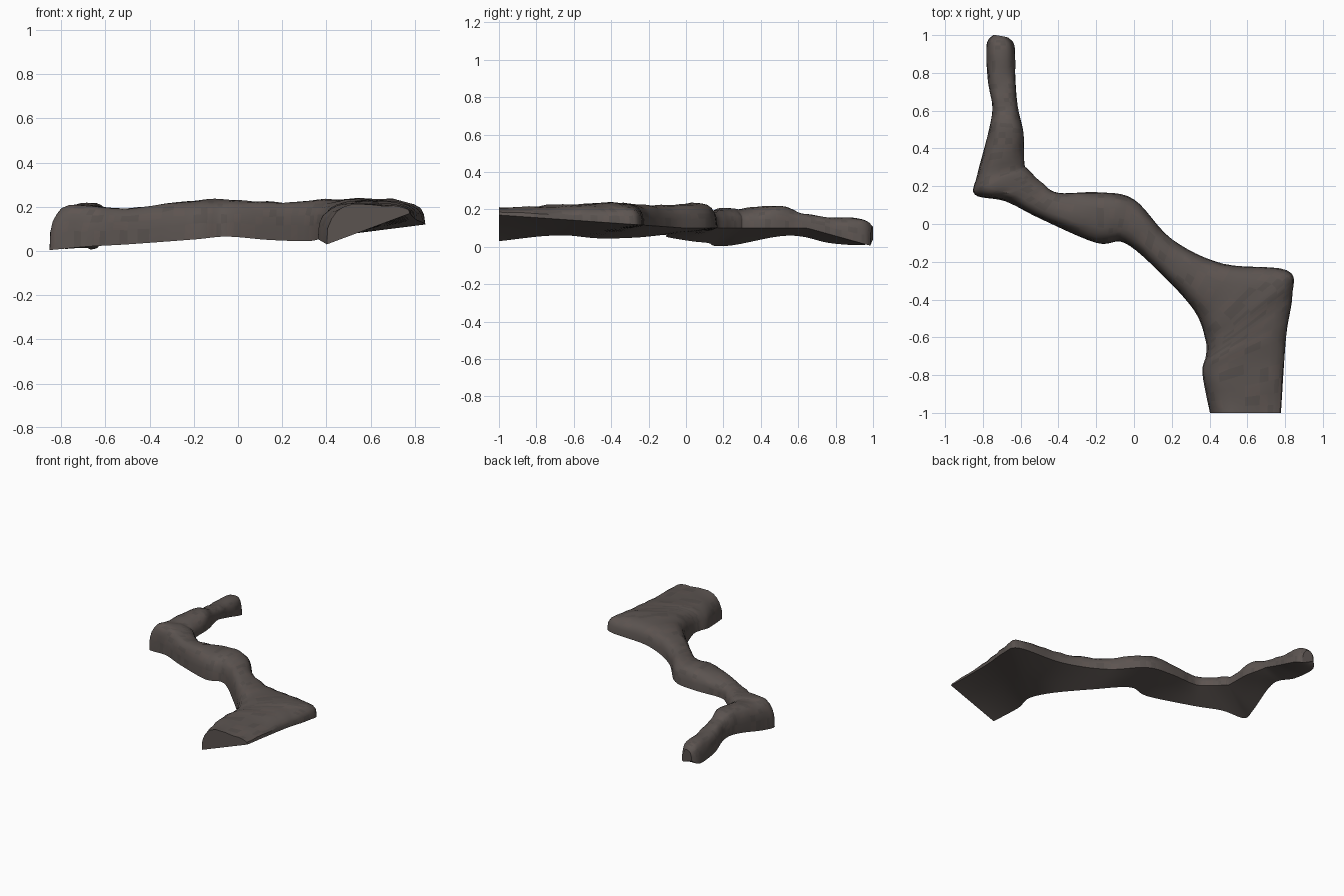
import bpy, bmesh, math, random
from mathutils import Vector, noise

if "Cube" in bpy.data.objects:
    bpy.data.objects.remove(bpy.data.objects["Cube"])

random.seed(4)

# Stations along the ledge: thick-edge x, y, base z; thin-edge x, y; top z
STATIONS = [
    (-.745, 1, .04, -.665, .985, .11),
    (-.78, .95, .01, -.632, .94, .145),
    (-.775, .77, .02, -.628, .77, .158),
    (-.75, .62, .055, -.615, .62, .18),
    (-.77, .49, .055, -.585, .48, .22),
    (-.83, .26, .01, -.58, .32, .205),
    (-.842, .155, .005, -.56, .29, .21),
    (-.68, .12, .02, -.49, .22, .2),
    (-.5, .03, .03, -.4, .165, .195),
    (-.2, -.1, .052, -.19, .168, .23),
    (-.05, -.1, .065, 0, .13, .23),
    (.14, -.26, .05, .2, -.08, .22),
    (.32, -.46, .045, .47, -.21, .232),
    (.38, -.62, .06, .81, -.245, .238),
    (.38, -.7, .06, .838, -.38, .23),
    (.362, -.79, .055, .805, -.6, .222),
    (.402, -1, .03, .778, -1, .21),
]
STEPS, ARC, UNDER = 6, 12, 3


def cross_section():
    """Half superellipse over a straight underside: (fraction across, fraction up)."""
    pts = []
    for k in range(ARC + 1):
        a = math.pi * k / ARC
        c, s = math.cos(a), abs(math.sin(a))
        pts.append((.5 - .5 * math.copysign(abs(c) ** .7, c), s ** .7 if 0 < k < ARC else 0))
    return pts + [(1 - k / UNDER, 0) for k in range(1, UNDER)]


def thin_base(y):
    """Base height of the thin edge: rises along the slab, drops at the arm's tip."""
    return .1 + .07 * max(0, -y) - .28 * max(0, y - .65)


def spline(a, b, c, d, t):
    return [.5 * (2*q + (r-p)*t + (2*p-5*q+4*r-s)*t*t + (3*q-p-3*r+s)*t**3)
            for p, q, r, s in zip(a, b, c, d)]


# Smooth path through the stations
last = len(STATIONS) - 1
rows = []
for i in range(last):
    a, b, c, d = (STATIONS[max(0, min(last, i + k))] for k in (-1, 0, 1, 2))
    rows += [spline(a, b, c, d, k / STEPS) for k in range(STEPS)]
rows.append(STATIONS[-1])

# Loft the rock, with slight worn bumps on the upper surfaces
bm = bmesh.new()
profile = cross_section()
rings = []
for xr, yr, zr, xl, yl, top in rows:
    zl = thin_base(yl)
    ring = []
    for t, f in profile:
        base = zr + (zl - zr) * t
        p = Vector((xr + (xl - xr) * t, yr + (yl - yr) * t, base + (top - base) * f))
        if f > .2:
            n = noise.noise_vector(p * 14)
            p += Vector((n.x * .006, n.y * .006, n.z * .009))
        p.y = max(-1, min(1, p.y))
        p.z = max(0, p.z)
        ring.append(bm.verts.new(p))
    rings.append(ring)
for v in rings[-1]:  # flat cut at the slab end
    v.co.y = -1

N = len(profile)
for r0, r1 in zip(rings, rings[1:]):
    for j in range(N):
        f = bm.faces.new((r0[j], r0[(j + 1) % N], r1[(j + 1) % N], r1[j]))
        # patchy stone tone on the upper surface only
        f.material_index = random.choice((0, 0, 0, 1, 2)) if j < ARC else 0
bm.faces.new(rings[0])
bm.faces.new(rings[-1])
bmesh.ops.recalc_face_normals(bm, faces=bm.faces)

me = bpy.data.meshes.new("rock_ledge")
bm.to_mesh(me)
bm.free()
ob = bpy.data.objects.new("rock_ledge", me)
bpy.context.collection.objects.link(ob)
for name, col in (("brown stone", (.105, .088, .081)),
                  ("dark brown stone", (.092, .078, .072)),
                  ("warm brown stone", (.112, .090, .082))):
    m = bpy.data.materials.new(name)
    m.diffuse_color = (*col, 1)
    m.use_nodes = True
    m.node_tree.nodes["Principled BSDF"].inputs["Base Color"].default_value = m.diffuse_color
    me.materials.append(m)

bpy.context.view_layer.objects.active = ob
ob.select_set(True)
bpy.ops.object.shade_smooth_by_angle(angle=.6)
